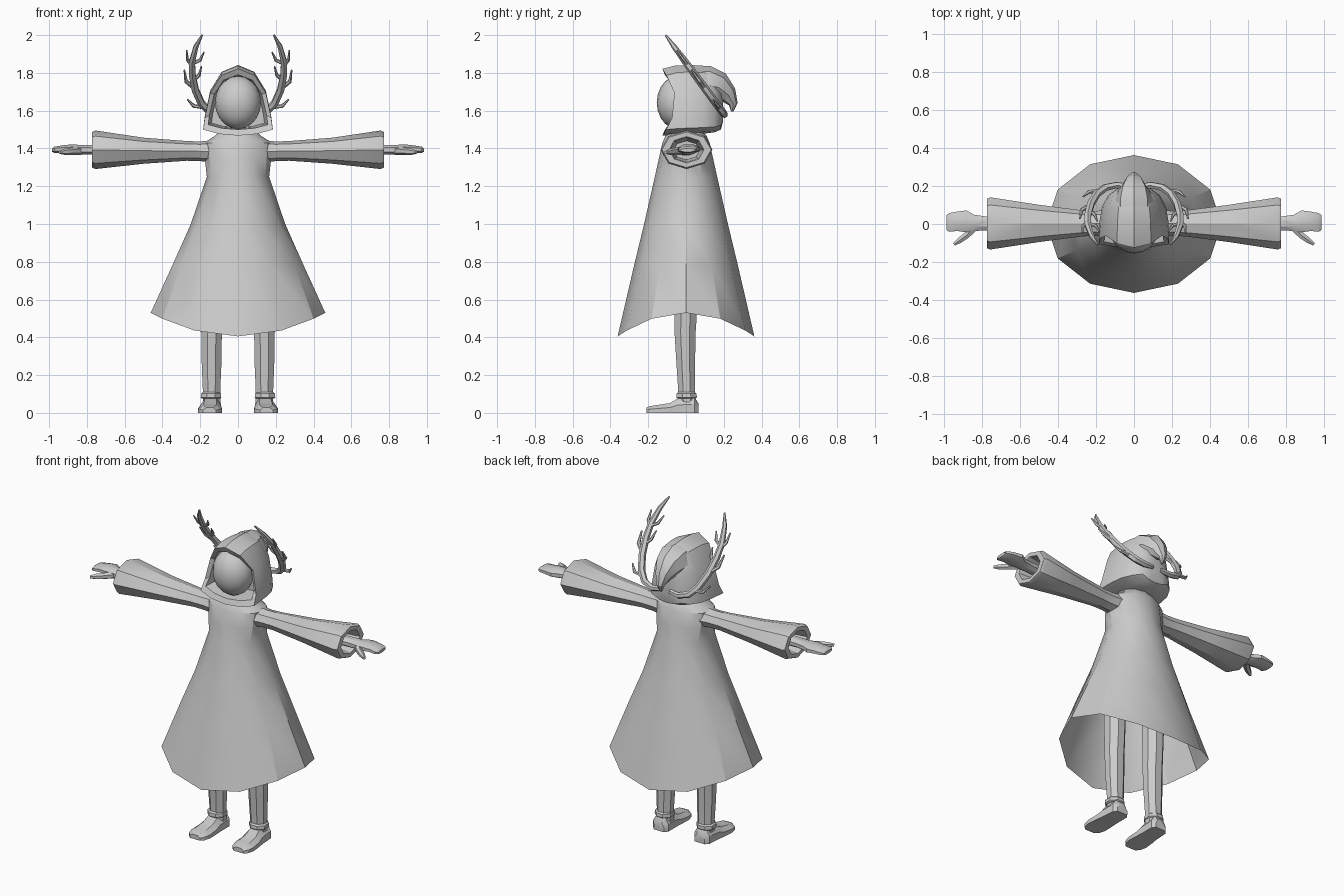
import bpy, bmesh, math
from mathutils import Vector


def loft(name, rings, cap_start=True, cap_end=True, mirror=False):
    """Skin a list of equal-length closed rings."""
    bm = bmesh.new()
    vs = [[bm.verts.new(p) for p in r] for r in rings]
    n = len(rings[0])
    for a, b in zip(vs, vs[1:]):
        for i in range(n):
            j = (i + 1) % n
            bm.faces.new((a[i], a[j], b[j], b[i]))
    if cap_start:
        bm.faces.new(vs[0][::-1])
    if cap_end:
        bm.faces.new(vs[-1])
    bmesh.ops.recalc_face_normals(bm, faces=bm.faces)
    me = bpy.data.meshes.new(name)
    bm.to_mesh(me)
    bm.free()
    ob = bpy.data.objects.new(name, me)
    bpy.context.collection.objects.link(ob)
    if mirror:
        ob.modifiers.new("Mirror", 'MIRROR')
    return ob


def ellipse(c, u, v, n, phase=0.0):
    return [Vector(c) + Vector(u) * math.cos(2 * math.pi * i / n + phase)
            + Vector(v) * math.sin(2 * math.pi * i / n + phase) for i in range(n)]


def tube(name, path, radii, side, n=6, flat=1.0, mirror=True):
    """Tapered tube along a path; flat scales it across the side vector."""
    pts = [Vector(p) for p in path]
    rings = []
    for i, p in enumerate(pts):
        t = (pts[min(i + 1, len(pts) - 1)] - pts[max(i - 1, 0)]).normalized()
        u = Vector(side)
        u = (u - t * u.dot(t)).normalized()
        rings.append(ellipse(p, u * radii[i], t.cross(u) * radii[i] * flat, n))
    return loft(name, rings, mirror=mirror)


# Robe: twelve-sided flare, hem dips at front and back
rings = [ellipse((0, 0, z), (rx, 0, 0), (0, ry, 0), 12) for z, rx, ry in (
    (1.50, .09, .08), (1.465, .125, .11), (1.43, .18, .125), (1.34, .175, .145),
    (1.25, .165, .165), (1.0, .25, .222), (.78, .348, .275))]
hem = ellipse((0, 0, .53), (.462, 0, 0), (0, .362, 0), 12)
for p in hem:
    p.z -= .125 * (p.y / .362) ** 2
loft("robe", rings + [hem], cap_end=False)

# Sleeves: octagonal bells with a recessed cuff
loft("sleeve", [ellipse((x, .003, z), (0, ry, 0), (0, 0, rz), 8) for x, z, ry, rz in (
    (.12, 1.385, .075, .06), (.2, 1.385, .065, .052), (.27, 1.387, .068, .052),
    (.5, 1.388, .098, .069), (.755, 1.393, .137, .102), (.772, 1.393, .13, .094),
    (.772, 1.393, .092, .07), (.755, 1.393, .086, .064), (.6, 1.39, .07, .05))],
    mirror=True)

# Hands and thumbs
loft("hand", [ellipse((x, y, z), (0, ry, 0), (0, 0, rz), 8, math.pi / 8) for x, y, z, ry, rz in (
    (.59, 0, 1.39, .045, .03), (.78, .003, 1.393, .04, .028), (.84, .006, 1.393, .046, .028),
    (.88, .014, 1.396, .062, .028), (.93, .014, 1.396, .055, .022),
    (.972, .008, 1.393, .053, .018), (.984, .008, 1.391, .042, .01))], mirror=True)
tube("thumb", [(.83, -.01, 1.388), (.88, -.06, 1.385), (.915, -.085, 1.382), (.945, -.107, 1.38)],
     [.022, .019, .017, .009], (0, 0, 1))

# Legs with ankle bands
loft("leg", [ellipse((.14, y, z), (rx, 0, 0), (0, ry, 0), 8, math.pi / 8) for z, y, rx, ry in (
    (1.0, 0, .07, .075), (.75, 0, .066, .068), (.5, -.003, .06, .064), (.42, -.005, .059, .06),
    (.25, -.001, .056, .053), (.12, .003, .05, .048), (.04, .005, .05, .05))], mirror=True)
loft("ankle_band", [ellipse((.143, .003, z), (r, 0, 0), (0, r, 0), 8, math.pi / 8)
                    for z, r in ((.075, .05), (.082, .059), (.102, .057), (.11, .048))], mirror=True)

# Feet: sections running heel to toe
loft("foot", [[(c + h * sx, y, zt * sz) for sx, sz in
               ((-1, 0), (1, 0), (1, .55), (.55, 1), (-.55, 1), (-1, .55))]
              for y, c, h, zt in ((.066, .14, .035, .05), (.045, .142, .052, .085),
                                  (-.045, .145, .055, .075), (-.085, .147, .06, .052),
                                  (-.15, .149, .064, .042), (-.19, .15, .054, .036),
                                  (-.21, .15, .034, .028))], mirror=True)

# Hood: pointed arch sections, from inner lining over the rim to the back
half = [(0, 1), (.48, .9), (.8, .64), (.96, .26), (1, .09), (.55, .025), (0, 0)]
arch = half + [(-x, z) for x, z in half[-2:0:-1]]


def hood_ring(y, w, zt, zb, bow):
    return [(w * x, y + bow * math.sin(math.pi * z), zb + (zt - zb) * z) for x, z in arch]


loft("hood", [hood_ring(*r) for r in (
    (.03, .14, 1.78, 1.51, 0), (-.06, .15, 1.79, 1.505, .04), (-.112, .158, 1.79, 1.5, .07),
    (-.125, .184, 1.822, 1.468, .07), (-.06, .184, 1.838, 1.472, .04), (.02, .18, 1.842, 1.475, 0),
    (.09, .168, 1.838, 1.478, 0), (.15, .136, 1.81, 1.485, 0), (.185, .09, 1.75, 1.5, 0),
    (.195, .045, 1.68, 1.54, 0))])

# Drooping hood tail
tube("hood_tail", [(0, .05, 1.735), (0, .12, 1.735), (0, .175, 1.722), (0, .222, 1.685),
                   (0, .25, 1.635), (0, .245, 1.595)],
     [.10, .102, .082, .05, .024, .006], (1, 0, 0), n=8, mirror=False)

# Head
bpy.ops.mesh.primitive_uv_sphere_add(segments=16, ring_count=10, radius=1, location=(0, -.045, 1.643))
head = bpy.context.object
head.name = "head"
head.scale = (.122, .11, .14)


# Antlers lie in one tilted plane, so depth follows from height
def plane(x, z):
    return (x, -.108 + (2 - z) * .74, z)


def prong(name, pts, radii):
    tube(name, [plane(*p) for p in pts], radii, (0, .8, .6), n=6)


prong("antler_stem", [(.03, 1.585), (.09, 1.578), (.15, 1.595), (.195, 1.64), (.226, 1.71),
                      (.242, 1.79), (.243, 1.86), (.222, 1.94), (.19, 2.0)],
      [.014, .018, .02, .021, .021, .02, .018, .014, .005])
for i, (pts, r) in enumerate([
        ([(.185, 1.62), (.235, 1.625), (.268, 1.66)], .012),
        ([(.23, 1.72), (.275, 1.755), (.284, 1.815)], .013),
        ([(.243, 1.84), (.268, 1.87), (.272, 1.92)], .011),
        ([(.236, 1.76), (.205, 1.79), (.193, 1.835)], .011),
        ([(.24, 1.85), (.2, 1.868), (.18, 1.91)], .011)]):
    prong("antler_prong_%d" % (i + 1), pts, [r, r * .85, r * .35])

# Smooth shading with crisp edges
bpy.ops.object.select_all(action='SELECT')
bpy.ops.object.shade_smooth_by_angle(angle=math.radians(32))
